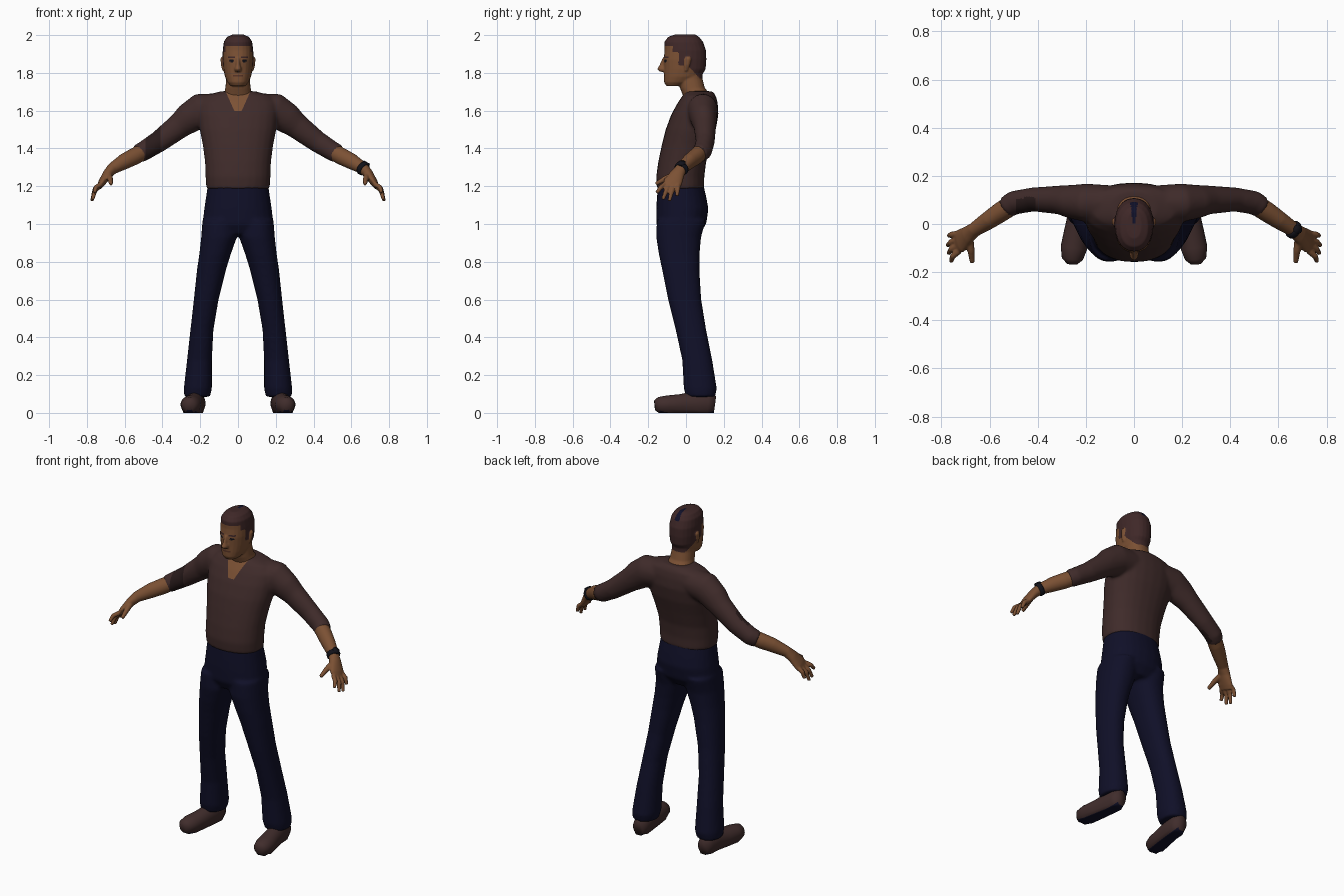
import bpy, bmesh, math
from mathutils import Vector

cube = bpy.data.objects.get("Cube")
if cube:
    bpy.data.objects.remove(cube, do_unlink=True)


def material(name, rgb):
    m = bpy.data.materials.new(name)
    m.use_nodes = True
    m.diffuse_color = (*rgb, 1)
    bsdf = m.node_tree.nodes["Principled BSDF"]
    bsdf.inputs["Base Color"].default_value = (*rgb, 1)
    bsdf.inputs["Roughness"].default_value = 0.8
    return m


SKIN = material("skin", (.2, .082, .034))
SHIRT = material("shirt brown", (.05, .024, .023))
CUFF = material("dark sleeve brown", (.022, .011, .011))
HAIR = material("hair brown", (.05, .021, .021))
PANTS = material("trouser navy", (.005, .005, .021))
SHOE = material("shoe brown", (.052, .026, .025))
BLACK = material("watch black", (.006, .006, .01))
LIP = material("lip brown", (.1, .035, .02))
SIDES = 24


def skin_rings(bm, rings):
    """Bridge rings of points into a closed tube."""
    loops = [[bm.verts.new(p) for p in r] for r in rings]
    for a, b in zip(loops, loops[1:]):
        for i in range(SIDES):
            j = (i + 1) % SIDES
            bm.faces.new((a[i], a[j], b[j], b[i]))
    bm.faces.new(loops[0][::-1])
    bm.faces.new(loops[-1])


def loft(bm, rings, s=1, power=.9):
    """Horizontal rounded sections: (z, x_min, x_max, y_front, y_back)."""
    out = []
    for z, x0, x1, y0, y1 in rings:
        ring = []
        for i in range(SIDES):
            a = math.tau * i / SIDES
            c, d = math.cos(a), math.sin(a)
            c = math.copysign(abs(c) ** power, c)
            d = math.copysign(abs(d) ** power, d)
            ring.append((s * ((x0 + x1) + (x1 - x0) * c) / 2,
                         ((y0 + y1) + (y1 - y0) * d) / 2, z))
        out.append(ring)
    skin_rings(bm, out)


def centred(bm, rings):
    """Loft symmetric about x = 0: (z, half_width, y_front, y_back)."""
    loft(bm, [(z, -w, w, y0, y1) for z, w, y0, y1 in rings])


def tube(bm, pts, s=1, ref=(0, 1, 0)):
    """Elliptical tube: (x, y, z, radius along ref, other radius)."""
    path = [Vector(p[:3]) for p in pts]
    out = []
    for i, p in enumerate(pts):
        d = (path[min(i + 1, len(path) - 1)] - path[max(i - 1, 0)]).normalized()
        u = Vector(ref)
        u = (u - d * u.dot(d)).normalized()
        v = d.cross(u)
        ring = []
        for k in range(SIDES):
            a = math.tau * k / SIDES
            q = path[i] + u * math.cos(a) * p[3] + v * math.sin(a) * p[4]
            ring.append((q.x * s, q.y, q.z))
        out.append(ring)
    skin_rings(bm, out)


def finish(name, bm, mats, voxel=0, smooth=0, rule=None, cuts=()):
    """Fuse the volumes into one surface, cut it, then colour faces by rule."""
    bmesh.ops.recalc_face_normals(bm, faces=bm.faces)
    me = bpy.data.meshes.new(name)
    bm.to_mesh(me)
    bm.free()
    ob = bpy.data.objects.new(name, me)
    bpy.context.collection.objects.link(ob)
    if voxel:
        r = ob.modifiers.new("fuse", 'REMESH')
        r.mode, r.voxel_size = 'VOXEL', voxel
        sm = ob.modifiers.new("soften", 'SMOOTH')
        sm.factor, sm.iterations = .5, smooth
        dg = bpy.context.evaluated_depsgraph_get()
        me = bpy.data.meshes.new_from_object(ob.evaluated_get(dg))
        ob.modifiers.clear()
        ob.data = me
    if cuts:
        b = bmesh.new()
        b.from_mesh(me)
        for co, no in cuts:
            bmesh.ops.bisect_plane(b, geom=b.verts[:] + b.edges[:] + b.faces[:],
                                   dist=1e-5, plane_co=co, plane_no=no)
        b.to_mesh(me)
        b.free()
    me.materials.clear()
    for m in mats:
        me.materials.append(m)
    for p in me.polygons:
        p.use_smooth = True
        if rule:
            p.material_index = rule(p.center, p.normal)
    return ob


# Shirt: torso fused with both sleeves, open V neckline
bm = bmesh.new()
centred(bm, [(1.185, .168, -.153, .097), (1.25, .172, -.158, .097), (1.33, .175, -.147, .107),
             (1.42, .187, -.128, .133), (1.5, .203, -.108, .158), (1.58, .212, -.078, .172),
             (1.64, .21, -.045, .168), (1.68, .175, -.018, .158), (1.703, .09, 0, .14)])
for s in (1, -1):
    tube(bm, [(.08, .085, 1.615, .075, .078), (.2, .088, 1.602, .08, .09),
              (.26, .093, 1.56, .07, .082), (.31, .1, 1.52, .06, .068), (.42, .102, 1.436, .05, .057),
              (.5, .088, 1.386, .05, .052), (.53, .068, 1.37, .047, .05)], s)


def shirt_rule(c, n):
    if c.z > 1.597 and c.y < .05 and abs(c.x) < .02 + .45 * (c.z - 1.6):
        return 1
    if c.x < -.41 and c.x > -.49 and n.y < .2:
        return 2
    return 0


finish("shirt", bm, [SHIRT, SKIN, CUFF], .01, 6, shirt_rule,
       [((.02, 0, 1.6), (1, 0, -.45)), ((-.02, 0, 1.6), (1, 0, .45)), ((0, 0, 1.597), (0, 0, 1)),
        ((-.41, 0, 0), (1, 0, 0)), ((-.49, 0, 0), (1, 0, 0))])

# Trousers: hips fused with both legs
bm = bmesh.new()
centred(bm, [(1.21, .16, -.148, .092), (1.14, .17, -.154, .108), (1.08, .179, -.158, .119),
             (1.0, .188, -.158, .107), (.945, .12, -.13, .07)])
for s in (1, -1):
    loft(bm, [(1.02, .01, .188, -.155, .105), (.93, .006, .195, -.158, .08),
              (.84, .038, .205, -.144, .072), (.76, .063, .217, -.127, .071),
              (.6, .103, .234, -.095, .081), (.44, .13, .252, -.055, .107),
              (.28, .138, .27, -.02, .139), (.13, .138, .287, -.012, .163),
              (.085, .148, .285, 0, .155)], s)
finish("trousers", bm, [PANTS], .01, 5)

# Head and neck with nose, ears and painted face
bm = bmesh.new()
centred(bm, [(2.003, .03, -.06, .05), (1.99, .058, -.095, .07), (1.965, .075, -.114, .09),
             (1.92, .081, -.113, .106), (1.87, .081, -.119, .108), (1.82, .077, -.117, .104),
             (1.78, .069, -.117, .08), (1.75, .056, -.116, .03), (1.73, .038, -.104, -.02)])
centred(bm, [(1.83, .06, -.045, .09), (1.77, .062, -.042, .087), (1.72, .067, -.032, .1),
             (1.69, .074, -.02, .125), (1.64, .08, .0, .13)])
centred(bm, [(1.88, .01, -.124, -.08), (1.84, .013, -.141, -.08), (1.82, .02, -.153, -.08),
             (1.806, .016, -.138, -.08)])
for s in (1, -1):
    loft(bm, [(1.81, .065, .082, -.008, .008), (1.84, .065, .09, -.012, .02),
              (1.875, .065, .093, -.008, .028), (1.885, .065, .088, 0, .022)], s)


def head_rule(c, n):
    x = abs(c.x)
    if c.z > 1.96 and 0 < c.y < .11 and x < .006 + .1 * c.y:
        return 4
    if c.y < -.06 and c.z < 1.94:
        if abs(x - .034) < .02 and abs(c.z - 1.883) < .005:
            return 1
        if ((x - .034) / .014) ** 2 + ((c.z - 1.864) / .006) ** 2 < 1:
            return 2
        if x < .026 and abs(c.z - 1.784) < .005 and c.y < -.09:
            return 3
    if x > .083 and c.z < 1.89:
        return 0
    if c.y < -.07:
        line = 1.942
    elif c.y < -.04:
        line = 1.91
    elif c.y < -.01:
        line = 1.84
    else:
        line = max(1.772, 1.85 - 1.1 * c.y)
    return 1 if c.z > line else 0


finish("head", bm, [SKIN, HAIR, BLACK, LIP, PANTS], .0045, 4, head_rule)

for s, side in ((1, "left"), (-1, "right")):
    # Forearm fused with the palm, four fingers and thumb
    bm = bmesh.new()
    tube(bm, [(.49, .09, 1.39, .042, .044), (.55, .052, 1.357, .042, .045),
              (.6, .018, 1.332, .038, .042), (.665, -.025, 1.293, .03, .031),
              (.69, -.045, 1.265, .038, .026), (.72, -.07, 1.22, .05, .02),
              (.735, -.08, 1.195, .044, .014)], s)
    tips = [(.76, -.155, 1.165), (.77, -.122, 1.13), (.774, -.088, 1.122), (.77, -.048, 1.148)]
    for k, tip in enumerate(tips):
        base = Vector((.726, -.112 + .024 * k, 1.21))
        end = Vector(tip)
        mid = (base + end) / 2 + Vector((.01, 0, .006))
        tube(bm, [(*base, .013, .013), (*mid, .0125, .0125), (*end, .009, .009)], s)
    tube(bm, [(.685, -.055, 1.262, .018, .018), (.677, -.11, 1.24, .015, .015),
              (.672, -.16, 1.212, .01, .01)], s, (0, 0, 1))
    finish(side + "_forearm_and_hand", bm, [SKIN], .005, 2)

    # Shoe with a flat dark sole
    bm = bmesh.new()
    tube(bm, [(.257, -.166, .04, .022, .026), (.256, -.145, .042, .044, .042),
              (.25, -.1, .044, .055, .048), (.238, -.03, .045, .052, .054),
              (.225, .05, .05, .047, .065), (.22, .115, .05, .048, .06),
              (.219, .153, .045, .032, .045)], s, (1, 0, 0))
    for v in bm.verts:
        v.co.z = 0 if v.co.z < .012 else v.co.z
    finish(side + "_shoe", bm, [SHOE, PANTS], rule=lambda c, n: int(n.z < -.6))

# Wristwatch: strap and round case on the left wrist
bm = bmesh.new()
tube(bm, [(.653, -.017, 1.301, .034, .034), (.657, -.02, 1.298, .038, .038),
          (.668, -.027, 1.291, .038, .038), (.672, -.03, 1.288, .034, .034)])
tube(bm, [(.675, -.022, 1.315, .02, .02), (.682, -.022, 1.328, .019, .019)])
finish("wristwatch", bm, [BLACK])
